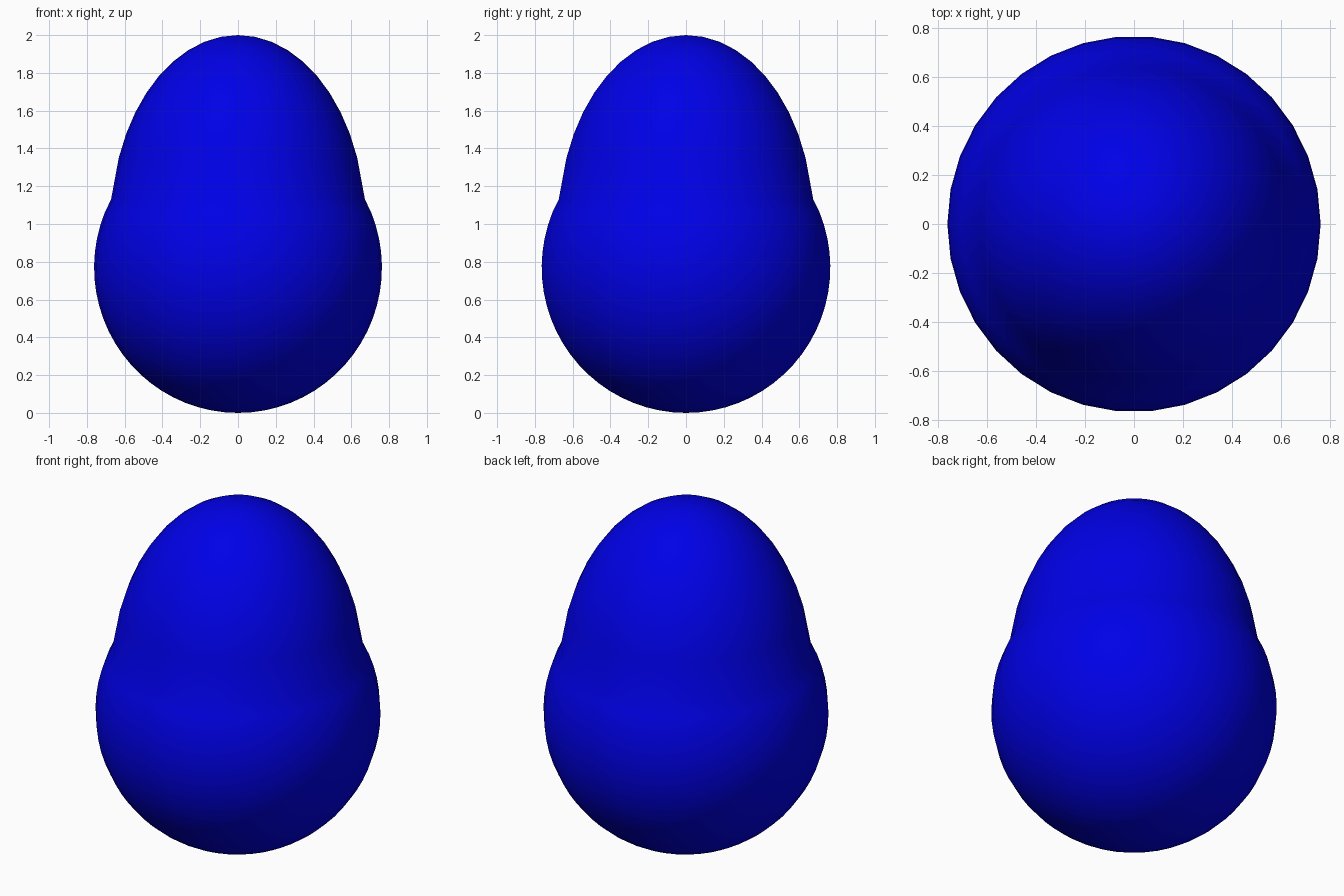
import bpy, bmesh
from math import sin, cos, pi, radians

if "Cube" in bpy.data.objects:
    bpy.data.objects.remove(bpy.data.objects["Cube"])

SIDES = 34

# Profile: round lower belly, then a narrower tall dome
profile = []
for i in range(1, 23):
    a = radians(-90 + (90 + 27.5) * i / 22)
    profile.append((0.762 * cos(a), 0.77 + 0.77 * sin(a)))
profile[-1] = (0.672, 1.13)
for d in [20.5] + [28.5 + 7.7 * k for k in range(8)]:
    profile.append((0.674 * cos(radians(d)), 1 + sin(radians(d))))

# Lathe the profile into one closed shell
bm = bmesh.new()
rings = [[bm.verts.new((r * cos(2 * pi * k / SIDES), 1.007 * r * sin(2 * pi * k / SIDES), z))
          for k in range(SIDES)] for r, z in profile]
bottom, top = bm.verts.new((0, 0, 0)), bm.verts.new((0, 0, 2))
for k in range(SIDES):
    n = (k + 1) % SIDES
    bm.faces.new((bottom, rings[0][n], rings[0][k]))
    for a, b in zip(rings, rings[1:]):
        bm.faces.new((a[k], a[n], b[n], b[k]))
    bm.faces.new((rings[-1][k], rings[-1][n], top))
for f in bm.faces:
    f.smooth = True
bmesh.ops.recalc_face_normals(bm, faces=bm.faces)

mesh = bpy.data.meshes.new("rounded_body")
bm.to_mesh(mesh)
bm.free()
body = bpy.data.objects.new("rounded_body", mesh)
bpy.context.collection.objects.link(body)

# Blue surface
blue = bpy.data.materials.new("blue")
blue.diffuse_color = (0.0, 0.0, 0.8, 1)
blue.use_nodes = True
blue.node_tree.nodes["Principled BSDF"].inputs["Base Color"].default_value = blue.diffuse_color
mesh.materials.append(blue)
